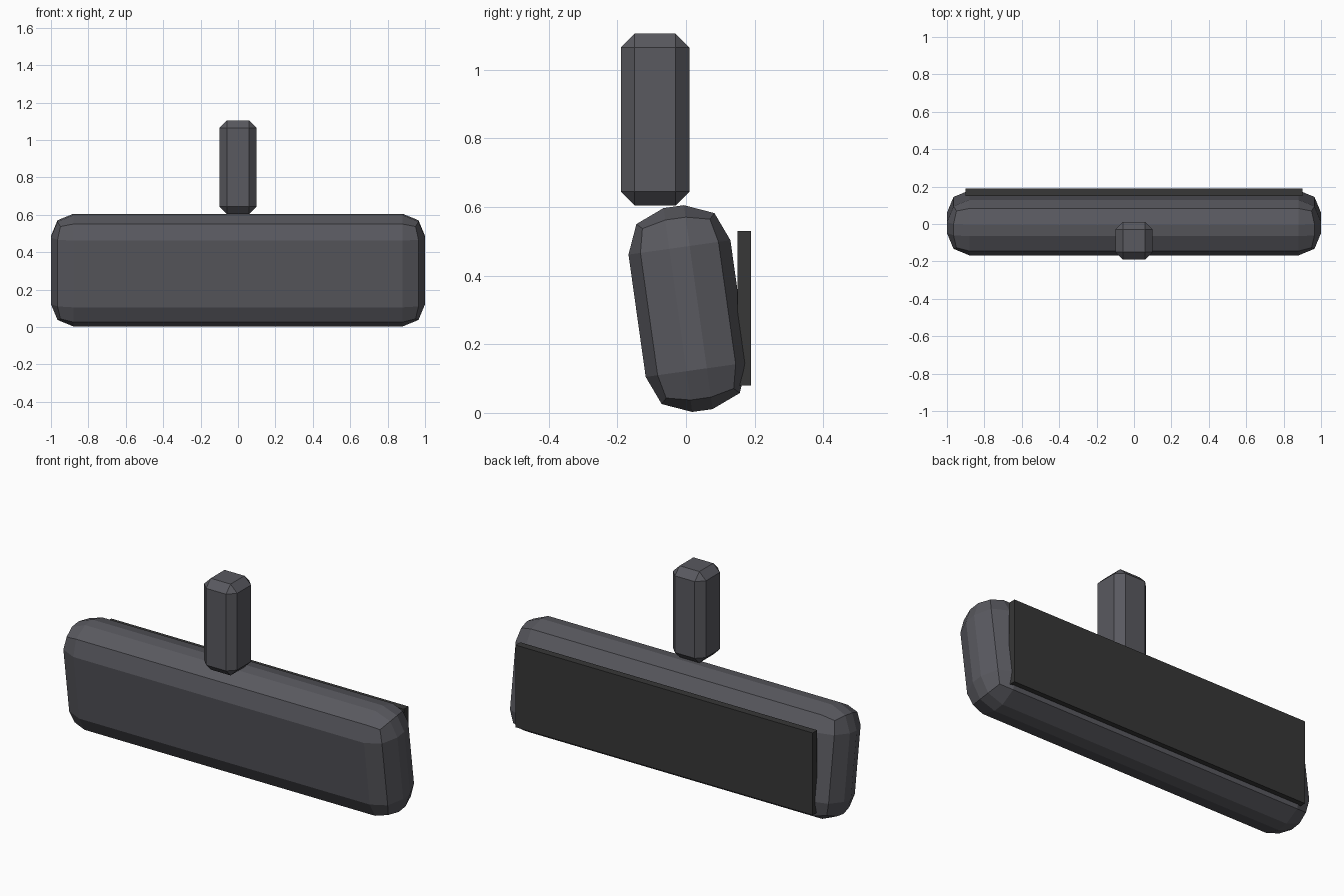
import bpy
from math import radians

default = bpy.data.objects.get("Cube")
if default:
    bpy.data.objects.remove(default, do_unlink=True)


def material(name, color):
    mat = bpy.data.materials.new(name)
    mat.use_nodes = True
    mat.diffuse_color = (*color, 1)
    mat.node_tree.nodes["Principled BSDF"].inputs["Base Color"].default_value = (*color, 1)
    return mat


def box(name, size, location, mat, bevel=0, segments=1, tilt=0):
    bpy.ops.mesh.primitive_cube_add(size=1, location=location)
    obj = bpy.context.object
    obj.name = name
    obj.scale = size
    bpy.ops.object.transform_apply(location=False, rotation=False, scale=True)
    obj.rotation_euler.x = radians(tilt)
    obj.data.materials.append(mat)
    if bevel:
        mod = obj.modifiers.new("Bevel", "BEVEL")
        mod.width = bevel
        mod.segments = segments
        mod.limit_method = 'NONE'
    bpy.ops.object.shade_flat()
    return obj


plastic = material("dark grey plastic", (0.1, 0.1, 0.115))
glass = material("black glass", (0.038, 0.038, 0.038))

# Tilted rounded housing
box("housing", (2, 0.3, 0.6), (0, 0.006, 0.304), plastic, bevel=0.12, segments=2, tilt=8)
# Upright chamfered mounting stem
box("stem", (0.2, 0.2, 0.5), (0, -0.09, 0.855), plastic, bevel=0.04)
# Flat pane on the back
box("mirror_pane", (1.8, 0.04, 0.45), (0, 0.17, 0.305), glass)
